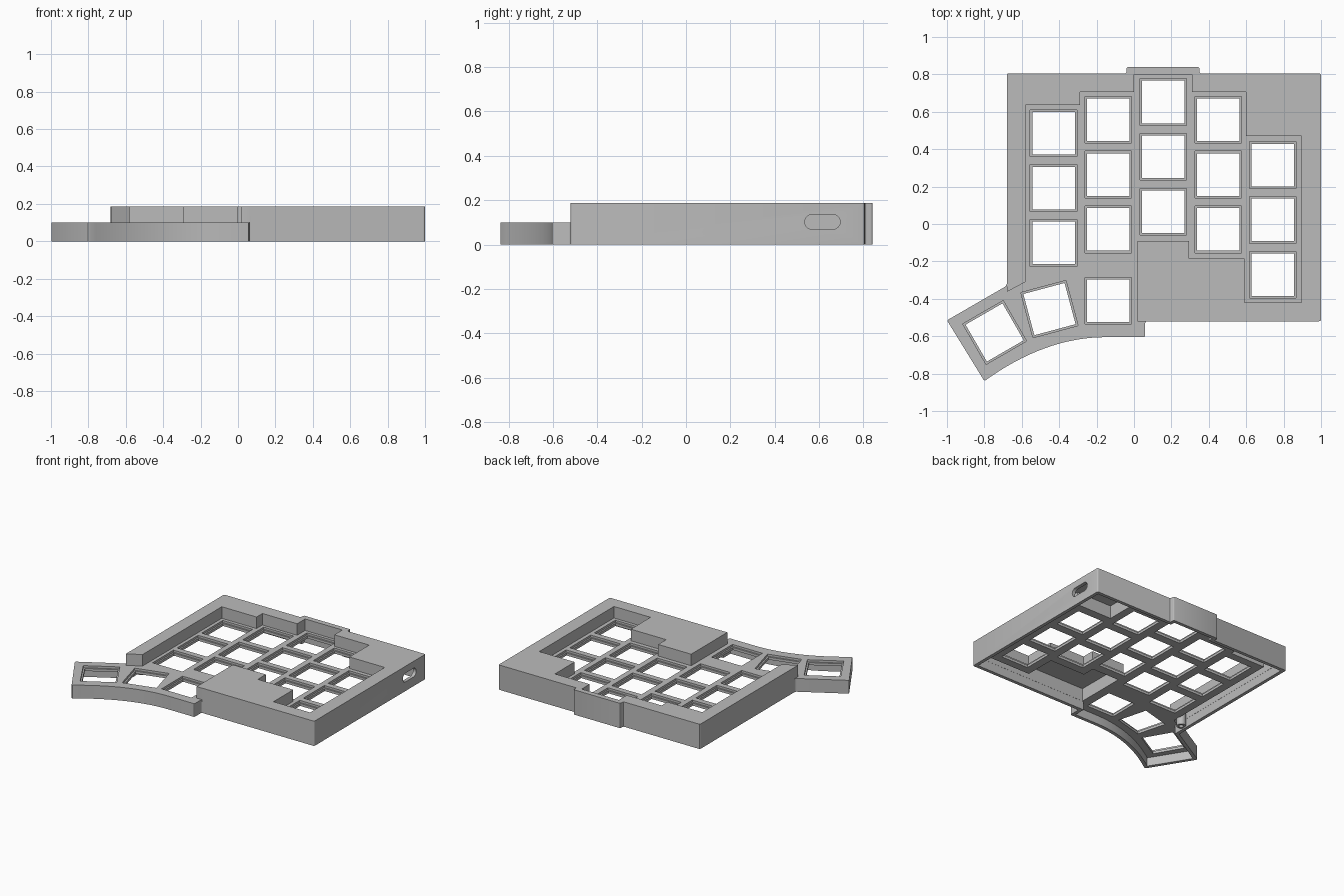
import bpy, bmesh, math
from mathutils import Matrix, Vector

cube = bpy.data.objects.get("Cube")
if cube:
    bpy.data.objects.remove(cube, do_unlink=True)

HEIGHT, DECK, WALL, PLATE = 0.187, 0.1, 0.025, 0.035
KEY_HOLE, KEY_RECESS = 0.228, 0.25

grey = bpy.data.materials.new("matte grey")
grey.use_nodes = True
grey.diffuse_color = (0.5, 0.5, 0.5, 1)
grey.node_tree.nodes["Principled BSDF"].inputs["Base Color"].default_value = (0.5, 0.5, 0.5, 1)


def add_prism(bm, points, low, high, matrix=Matrix()):
    """Extrude a counter-clockwise outline from low to high."""
    bottom = [bm.verts.new(matrix @ Vector((x, y, low))) for x, y in points]
    top = [bm.verts.new(matrix @ Vector((x, y, high))) for x, y in points]
    bm.faces.new(bottom[::-1])
    bm.faces.new(top)
    for i in range(len(points)):
        j = (i + 1) % len(points)
        bm.faces.new((bottom[i], bottom[j], top[j], top[i]))


def make_object(name, bm):
    bmesh.ops.recalc_face_normals(bm, faces=bm.faces)
    mesh = bpy.data.meshes.new(name)
    bm.to_mesh(mesh)
    bm.free()
    mesh.materials.append(grey)
    obj = bpy.data.objects.new(name, mesh)
    bpy.context.collection.objects.link(obj)
    return obj


def prism(name, points, low, high, matrix=Matrix()):
    bm = bmesh.new()
    add_prism(bm, points, low, high, matrix)
    return make_object(name, bm)


def combine(target, tool, operation="DIFFERENCE"):
    """Apply a boolean, then throw the tool away."""
    mod = target.modifiers.new(operation.title(), "BOOLEAN")
    mod.operation, mod.solver, mod.object = operation, "EXACT", tool
    bpy.context.view_layer.objects.active = target
    bpy.ops.object.modifier_apply(modifier=mod.name)
    bpy.data.objects.remove(tool, do_unlink=True)


def offset(points, distance):
    """Grow (or shrink, if negative) a counter-clockwise outline."""
    pts, result = [Vector(p) for p in points], []
    for i, p in enumerate(pts):
        a = (p - pts[i - 1]).normalized()
        b = (pts[(i + 1) % len(pts)] - p).normalized()
        na, nb = Vector((a.y, -a.x)), Vector((b.y, -b.x))
        result.append(tuple(p + (na + nb) * distance / (1 + na.dot(nb))))
    return result


def circle(radius, x=0, y=0, count=24):
    return [(x + radius * math.cos(i * math.tau / count),
             y + radius * math.sin(i * math.tau / count)) for i in range(count)]


# Case outline, with the curved front edge of the thumb wing
curve = []
for i in range(17):
    reach = 0.65 * (1 - i / 16)
    curve.append((-0.15 - reach, -0.605 - 0.556 * reach ** 2))
outline = [(0.06, -0.605), (0.06, -0.52), (1, -0.52), (1, 0.805), (0.35, 0.805),
           (0.35, 0.84), (-0.04, 0.84), (-0.04, 0.805), (-0.68, 0.805),
           (-0.68, -0.33), (-1, -0.515)] + curve

# Stepped key well, reaching past the thumb wing
well = [(0.1, -0.521), (0.02, -0.521), (0.02, -0.09), (0.295, -0.09),
        (0.295, -0.185), (0.59, -0.185), (0.59, -0.42), (0.895, -0.42),
        (0.895, 0.47), (0.6, 0.47), (0.6, 0.705), (0.31, 0.705), (0.31, 0.8),
        (0, 0.8), (0, 0.705), (-0.29, 0.705), (-0.29, 0.635), (-0.58, 0.635),
        (-0.58, -0.31), (-0.68, -0.363), (-0.682, -0.2), (-1.1, -0.2),
        (-1.1, -0.9), (0.1, -0.9)]

# Solid case with softened upright corners
bm = bmesh.new()
add_prism(bm, outline, 0, HEIGHT)
bmesh.ops.recalc_face_normals(bm, faces=bm.faces)
corners = [e for e in bm.edges
           if abs(e.verts[0].co.z - e.verts[1].co.z) > 0.1 and e.calc_face_angle() > 0.5]
bmesh.ops.bevel(bm, geom=corners, offset=0.01, segments=3, profile=0.5, affect="EDGES")
case = make_object("keyboard_case", bm)

# Lower the key deck
combine(case, prism("well_cutter", well, DECK, HEIGHT + 0.1))

# Hollow underside, then the hollow raised rim
combine(case, prism("cavity_cutter", offset(outline, -WALL), -0.1, DECK - PLATE))
rim_cavity = prism("rim_cavity_cutter", offset(outline, -WALL - 0.001), 0.03, HEIGHT - WALL)
combine(rim_cavity, prism("well_shell", offset(well, WALL), -0.2, 0.4))
combine(case, rim_cavity)

# Screw post in the left rim
combine(case, prism("screw_post", circle(0.032, -0.63, -0.25), 0.01, HEIGHT - 0.01), "UNION")
combine(case, prism("screw_hole", circle(0.016, -0.63, -0.25), -0.1, 0.12))

# Switch openings: five columns and three thumb keys
columns = [(-0.43, 0.485), (-0.138, 0.557), (0.157, 0.652), (0.45, 0.557), (0.742, 0.315)]
keys = [(x, y - row * 0.293, 0) for x, y in columns for row in range(3)]
keys += [(-0.138, -0.41, 0), (-0.452, -0.455, 15), (-0.745, -0.58, 30)]


def key_cutter(name, size, low):
    h = size / 2
    square = [(-h, -h), (h, -h), (h, h), (-h, h)]
    bm = bmesh.new()
    for x, y, angle in keys:
        place = Matrix.Translation((x, y, 0)) @ Matrix.Rotation(math.radians(angle), 4, "Z")
        add_prism(bm, square, low, DECK + 0.04, place)
    return make_object(name, bm)


combine(case, key_cutter("recess_cutter", KEY_RECESS, DECK - 0.016))
combine(case, key_cutter("hole_cutter", KEY_HOLE, 0.02))

# Rounded cable port in the outer side wall
port = [(y + math.copysign(0.047, y), z) for y, z in circle(0.033, count=26)]
along_x = Matrix.Translation((0, 0.615, 0.102)) @ Matrix(
    ((0, 0, 1, 0), (1, 0, 0, 0), (0, 1, 0, 0), (0, 0, 0, 1)))
combine(case, prism("port_cutter", port, 0.95, 1.05, along_x))

# Smooth shading with sharp edges kept
bpy.ops.object.select_all(action="DESELECT")
case.select_set(True)
bpy.context.view_layer.objects.active = case
bpy.ops.object.shade_smooth_by_angle(angle=math.radians(30))
